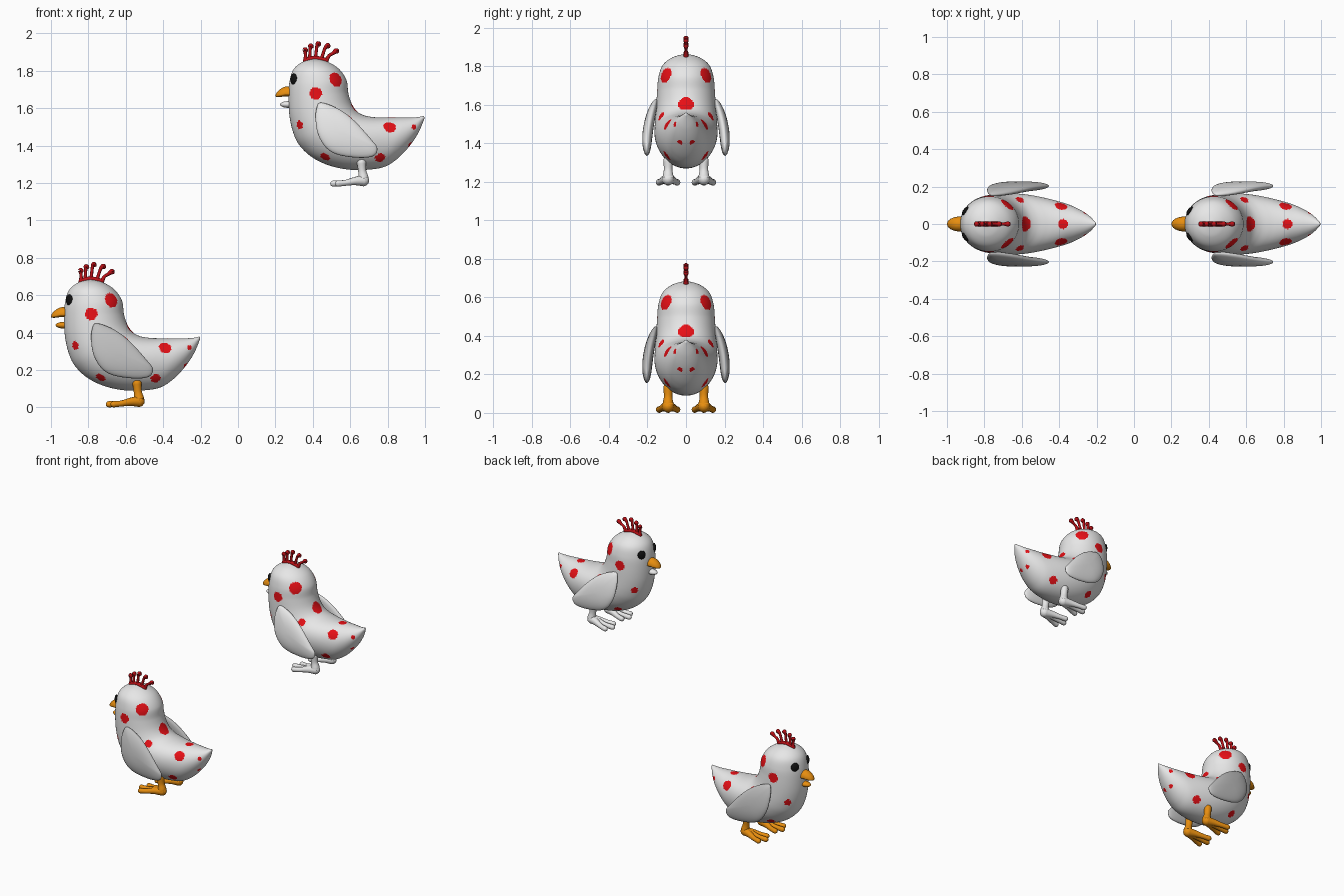
import bpy, bmesh, math
from mathutils import Vector
from mathutils.bvhtree import BVHTree

if "Cube" in bpy.data.objects:
    bpy.data.objects.remove(bpy.data.objects["Cube"])


def material(name, rgb):
    m = bpy.data.materials.new(name)
    m.diffuse_color = (*rgb, 1)
    m.use_nodes = True
    m.node_tree.nodes["Principled BSDF"].inputs["Base Color"].default_value = m.diffuse_color
    return m


WHITE = material("white", (0.8, 0.8, 0.8))
GREY = material("light grey", (0.52, 0.52, 0.52))
RED = material("spot red", (0.8, 0.005, 0.008))
DARK_RED = material("comb red", (0.5, 0.005, 0.008))
ORANGE = material("orange", (0.8, 0.27, 0.005))
BLACK = material("black", (0.006, 0.006, 0.006))


def smooth_path(pts, n, closed=False):
    """Catmull-Rom interpolation of tuples of any length."""
    pts = [Vector(p) for p in pts]
    count, out = len(pts), []
    for i in range(count if closed else count - 1):
        if closed:
            a, b, c, d = (pts[(i + k) % count] for k in (-1, 0, 1, 2))
        else:
            a, b, c, d = (pts[min(max(i + k, 0), count - 1)] for k in (-1, 0, 1, 2))
        for j in range(n):
            t = j / n
            out.append(0.5 * (2 * b + (c - a) * t + (2 * a - 5 * b + 4 * c - d) * t * t
                              + (3 * b - a - 3 * c + d) * t ** 3))
    if not closed:
        out.append(pts[-1])
    return out


def loft(name, rings, mats, offset):
    """Skin closed rings of points, capping both ends."""
    bm = bmesh.new()
    loops = [[bm.verts.new(p) for p in ring] for ring in rings]
    n = len(loops[0])
    for r0, r1 in zip(loops, loops[1:]):
        for i in range(n):
            bm.faces.new((r0[i], r0[(i + 1) % n], r1[(i + 1) % n], r1[i]))
    bm.faces.new(loops[0])
    bm.faces.new(loops[-1])
    return finish(name, bm, mats, offset)


def finish(name, bm, mats, offset):
    bmesh.ops.recalc_face_normals(bm, faces=bm.faces)
    for f in bm.faces:
        f.smooth = True
    mesh = bpy.data.meshes.new(name)
    bm.to_mesh(mesh)
    bm.free()
    for m in mats:
        mesh.materials.append(m)
    ob = bpy.data.objects.new(name, mesh)
    ob.location = offset
    bpy.context.collection.objects.link(ob)
    return ob


def tube(name, pts, mat, offset, sides=14, steps=5):
    """Round tube through (x, y, z, radius) points with domed ends."""
    path = smooth_path(pts, steps)
    pos = [Vector(p[:3]) for p in path]
    rad = [max(p[3], 0.002) for p in path]
    rings = []

    def ring(c, q, r):
        rings.append([c + q @ Vector((r * math.cos(a), r * math.sin(a), 0))
                      for a in (2 * math.pi * k / sides for k in range(sides))])

    last = len(pos) - 1
    for i, p in enumerate(pos):
        t = (pos[min(i + 1, last)] - pos[max(i - 1, 0)]).normalized()
        q = t.to_track_quat('Z', 'Y')
        if i == 0:
            for a in (85, 60, 30):
                ring(p - t * rad[0] * math.sin(math.radians(a)), q, rad[0] * math.cos(math.radians(a)))
        ring(p, q, rad[i])
        if i == last:
            for a in (30, 60, 85):
                ring(p + t * rad[i] * math.sin(math.radians(a)), q, rad[i] * math.cos(math.radians(a)))
    return loft(name, rings, [mat], offset)


def ellipsoid(name, centre, radii, mat, offset, shape=None, turn=0):
    bm = bmesh.new()
    bmesh.ops.create_uvsphere(bm, u_segments=24, v_segments=16, radius=1)
    for v in bm.verts:
        p = Vector([c * r for c, r in zip(v.co, radii)])
        if shape:
            p = shape(p)
        c, s = math.cos(turn), math.sin(turn)
        v.co = Vector((p.x * c - p.y * s, p.x * s + p.y * c, p.z)) + Vector(centre)
    return finish(name, bm, [mat], offset)


# Body sections from crown to tail: back x, z, front x, z, half width
BODY = [(-.78, .684, -.80, .684, .01), (-.72, .668, -.86, .665, .07),
        (-.66, .63, -.905, .625, .12), (-.62, .57, -.925, .56, .143),
        (-.61, .50, -.93, .48, .15), (-.59, .44, -.925, .38, .155),
        (-.56, .40, -.905, .29, .16), (-.52, .38, -.87, .22, .163),
        (-.47, .372, -.80, .155, .163), (-.43, .37, -.70, .11, .155),
        (-.39, .37, -.58, .09, .14), (-.35, .37, -.44, .10, .118),
        (-.31, .37, -.36, .14, .098), (-.27, .37, -.285, .215, .07),
        (-.235, .373, -.235, .29, .04), (-.205, .38, -.203, .365, .006)]
# Side spots: x, z, radius
SPOTS = [(-.675, .575, .041), (-.785, .50, .033), (-.87, .33, .023), (-.735, .16, .026),
         (-.44, .155, .027), (-.39, .32, .034), (-.26, .32, .014), (-.283, .225, .014),
         (-.61, .36, .024)]
# Spots along the back: x, radius
BACK_SPOTS = [(-.58, .04), (-.38, .026)]
# Wing outline: x, z
WING = [(-.78, .42), (-.755, .45), (-.66, .415), (-.575, .35), (-.485, .25), (-.455, .205),
        (-.475, .165), (-.55, .155), (-.66, .17), (-.725, .205), (-.77, .275), (-.785, .355)]


def body(offset):
    rings = []
    for bx, bz, fx, fz, w in smooth_path(BODY, 11):
        mid, half = Vector(((bx + fx) / 2, 0, (bz + fz) / 2)), Vector(((bx - fx) / 2, 0, (bz - fz) / 2))
        rings.append([mid + half * math.cos(a) + Vector((0, w * math.sin(a), 0))
                      for a in (2 * math.pi * k / 144 for k in range(144))])
    ob = loft("body", rings, [WHITE, RED], offset)
    # Paint the spots by distance from their centres on the surface
    mesh = ob.data
    tree = BVHTree.FromPolygons([v.co for v in mesh.vertices], [p.vertices[:] for p in mesh.polygons])
    spots = [(tree.ray_cast(Vector((x, 1, z)), Vector((0, -1, 0)))[0], r) for x, z, r in SPOTS]
    spots += [(tree.ray_cast(Vector((x, 0.0005, 2)), Vector((0, 0, -1)))[0], r) for x, r in BACK_SPOTS]
    for p in mesh.polygons:
        c = Vector((p.center.x, abs(p.center.y), p.center.z))
        p.material_index = int(any(s and (c - s).length < r for s, r in spots))


def wing(name, side, mat, offset):
    outline = smooth_path(WING, 5, closed=True)
    cx, cz = -.645, .295
    rings = []
    for k in range(17):
        a = math.pi * (k + .15) / 16.3
        s, t = math.sin(a) ** .8, -math.cos(a) * .027
        ring = []
        for p in outline:
            x, z = cx + (p[0] - cx) * s, cz + (p[1] - cz) * s
            lean = .203 - .75 * max(0, z - .2) ** 2
            ring.append(Vector((x, side * (lean + t), z)))
        rings.append(ring)
    loft(name, rings, [mat], offset)


def beak_shape(p):
    # flat underside and drooping tip
    z = p.z * (.35 if p.z < 0 else 1)
    return Vector((p.x, p.y, z - .25 * max(0, -p.x - .02)))


def chicken(offset, lower_beak, foot_mat, wing_mat):
    body(offset)
    ellipsoid("upper_beak", (-.93, 0, .497), (.07, .04, .04), ORANGE, offset, beak_shape)
    ellipsoid("lower_beak", (-.93, 0, .44), (.045, .026, .018), lower_beak, offset)

    # Comb: a low ridge with five curling prongs
    tube("comb_ridge", [(-.84, 0, .675, .013), (-.79, 0, .687, .014), (-.73, 0, .676, .013)],
         DARK_RED, offset)
    prongs = [(-.838, -.842, .732), (-.818, -.812, .752), (-.79, -.772, .764),
              (-.76, -.722, .754), (-.73, -.676, .726)]
    for base, tip, top in prongs:
        tube("comb_prong", [(base, 0, .67, .013), (base + (tip - base) * .3, 0, .70, .009),
                            (base + (tip - base) * .65, 0, top - .014, .009), (tip, 0, top, .014),
                            (tip + .004, 0, top - .001, .013)], DARK_RED, offset, sides=12)

    for side, label in ((-1, "right"), (1, "left")):
        ellipsoid(label + "_eye", (-.902, side * .07, .575), (.012, .027, .03), BLACK, offset,
                  turn=-side * math.radians(36))
        wing(label + "_wing", side, wing_mat, offset)
        # Leg with heel, then three spread toes
        y = side * .093
        tube(label + "_leg", [(-.54, y, .13, .025), (-.536, y, .085, .022),
                              (-.53, y, .05, .028), (-.53, y, .034, .03)], foot_mat, offset)
        for spread, reach in ((-.047, -.665), (0, -.69), (.047, -.665)):
            tube(label + "_toe", [(-.53, y, .033, .031), (-.575, y + spread * .4, .03, .022),
                                  (-.625, y + spread * .8, .021, .016),
                                  (reach, y + spread, .017, .017)], foot_mat, offset)


chicken((0, 0, 0), ORANGE, ORANGE, GREY)
chicken((1.2, 0, 1.18), WHITE, WHITE, WHITE)
